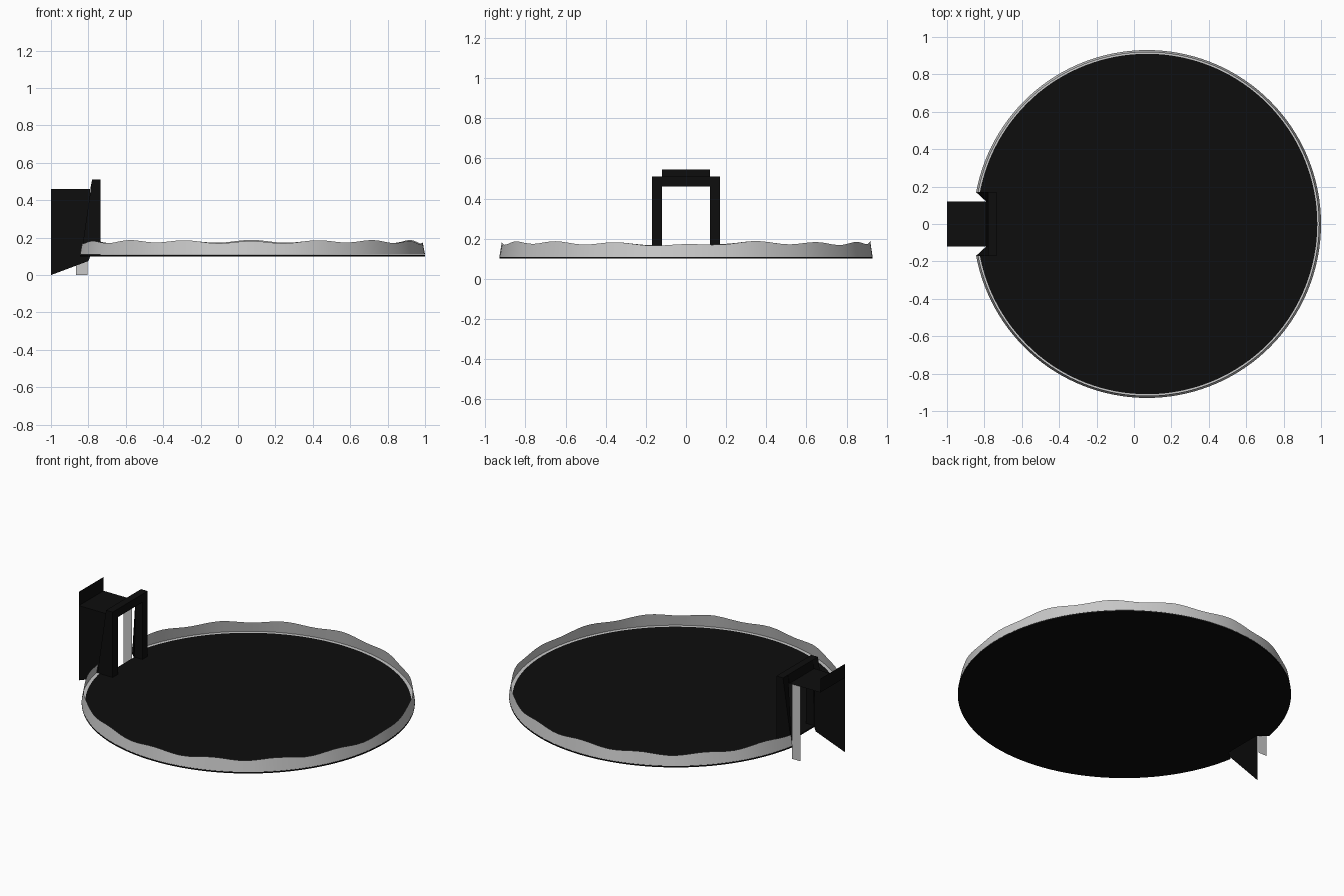
import bpy
from math import sin, cos, pi, asin, exp

cube = bpy.data.objects.get("Cube")
if cube:
    bpy.data.objects.remove(cube, do_unlink=True)


def material(name, value):
    m = bpy.data.materials.new(name)
    m.use_nodes = True
    colour = (value, value, value, 1)
    m.diffuse_color = colour
    bsdf = m.node_tree.nodes["Principled BSDF"]
    bsdf.inputs["Base Color"].default_value = colour
    bsdf.inputs["Roughness"].default_value = 0.9
    return m


BLACK = material("soft black", 0.004)
GREY = material("light grey", 0.58)


def build(name, verts, faces, mat):
    mesh = bpy.data.meshes.new(name)
    mesh.from_pydata(verts, [], faces)
    mesh.materials.append(mat)
    mesh.update()
    obj = bpy.data.objects.new(name, mesh)
    bpy.context.collection.objects.link(obj)
    return obj


def prism(name, bottom, top, mat):
    """Solid between two matching loops of points."""
    n = len(bottom)
    sides = [(i, (i + 1) % n, n + (i + 1) % n, n + i) for i in range(n)]
    caps = [tuple(reversed(range(n))), tuple(range(n, 2 * n))]
    return build(name, bottom + top, sides + caps, mat)


CX, R, BASE, FLOOR = 0.07, 0.93, 0.1, 0.108
DOOR, JAMB = 0.12, 0.17          # inner and outer half widths of the doorway
BACK, FRONT = -0.79, -0.735      # depth of the door frame
LINTEL, FRAME_TOP = 0.46, 0.51
STEPS = 128

# Angles run round the circle and leave a gap for the doorway
gap = asin(JAMB / R)
angles = [-pi + gap + i * (2 * pi - 2 * gap) / STEPS for i in range(STEPS + 1)]


def ring(radius, height):
    return [(CX + radius * cos(t), radius * sin(t), height(t)) for t in angles]


# Floor disc, notched at the doorway
notch = [(BACK, DOOR), (BACK, -DOOR)]
outline = [(p[0], p[1]) for p in ring(R, lambda t: 0)] + notch
prism("floor", [(x, y, BASE) for x, y in outline],
      [(x, y, FLOOR) for x, y in outline], BLACK)


# Wavy rim: flat kerb inside, thin wall leaning slightly inwards
def crest(t):
    return 0.178 + 0.007 * cos(16 * t) + 0.003 * sin(5 * t) - 0.012 * exp(-(t / 0.17) ** 2)


loops = [ring(R - 0.02, lambda t: FLOOR + 0.001),
         ring(R, lambda t: FLOOR + 0.001),
         ring(R - 0.012, crest)]
n = STEPS + 1
faces = [(k * n + i, k * n + i + 1, (k + 1) * n + i + 1, (k + 1) * n + i)
         for k in range(2) for i in range(STEPS)]
rim = build("rim", loops[0] + loops[1] + loops[2], faces, GREY)
for o in bpy.context.selected_objects:
    o.select_set(False)
rim.select_set(True)
bpy.context.view_layer.objects.active = rim
bpy.ops.object.shade_smooth_by_angle()

# Door jambs, flaring back at the foot to meet the rim ends
for side, label in ((1, "left"), (-1, "right")):
    foot = [(-0.84, side * JAMB), (BACK, side * DOOR),
            (FRONT, side * DOOR), (FRONT, side * JAMB)]
    head = [(-0.78, side * JAMB), (-0.78, side * DOOR)] + foot[2:]
    if side < 0:
        foot.reverse()
        head.reverse()
    prism("door_jamb_" + label, [(x, y, BASE) for x, y in foot],
          [(x, y, FRAME_TOP) for x, y in head], BLACK)

# Door header
prism("door_header",
      [(x, y, LINTEL) for x, y in ((BACK, -DOOR), (FRONT, -DOOR), (FRONT, DOOR), (BACK, DOOR))],
      [(x, y, FRAME_TOP) for x, y in ((-0.78, -DOOR), (FRONT, -DOOR), (FRONT, DOOR), (-0.78, DOOR))],
      BLACK)

# Passage behind the door: thin roof, side wall, end panel and post
build("passage_roof",
      [(-1, -DOOR, LINTEL), (BACK, -DOOR, LINTEL), (BACK, DOOR, LINTEL), (-1, DOOR, LINTEL)],
      [(0, 1, 2, 3)], BLACK)
build("passage_wall",
      [(-1, -DOOR, 0), (-0.8, -DOOR, 0.075), (BACK, -DOOR, BASE), (BACK, -DOOR, LINTEL),
       (-1, -DOOR, LINTEL)],
      [(0, 1, 2, 3, 4)], BLACK)
build("passage_end_panel",
      [(-1, DOOR, LINTEL), (-1, -DOOR, LINTEL), (-1, -DOOR, 0.545), (-1, DOOR, 0.545)],
      [(0, 1, 2, 3)], BLACK)
build("passage_post",
      [(-0.865, DOOR, 0), (-0.805, DOOR, 0), (-0.805, DOOR, LINTEL), (-0.865, DOOR, LINTEL)],
      [(0, 1, 2, 3)], GREY)
